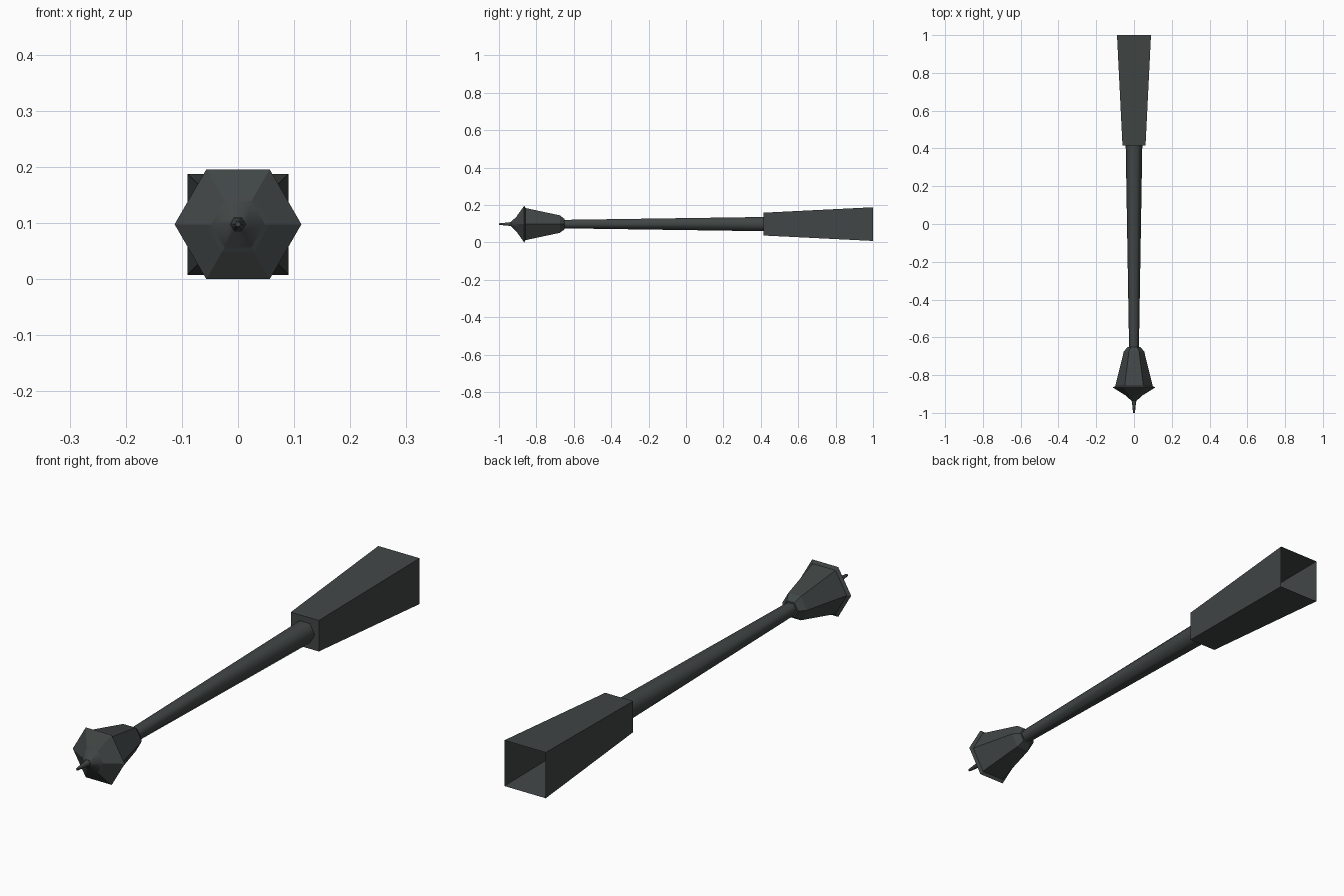
import bpy, bmesh, math

if "Cube" in bpy.data.objects:
    bpy.data.objects.remove(bpy.data.objects["Cube"])

ZC = 0.098  # height of the long axis

metal = bpy.data.materials.new("dark grey metal")
metal.diffuse_color = (0.052, 0.061, 0.060, 1)
metal.use_nodes = True
metal.node_tree.nodes["Principled BSDF"].inputs["Base Color"].default_value = metal.diffuse_color


def loft(name, profile, sides, phase=0.0, smooth=(), cap_start=True, cap_end=True):
    """Rings of (y, radius) joined along y; 'smooth' lists the smooth bands."""
    bm = bmesh.new()
    rings = []
    for y, r in profile:
        rings.append([bm.verts.new((r * math.cos(phase + 2 * math.pi * i / sides), y,
                                    ZC + r * math.sin(phase + 2 * math.pi * i / sides)))
                      for i in range(sides)])
    for b in range(len(rings) - 1):
        for i in range(sides):
            j = (i + 1) % sides
            f = bm.faces.new((rings[b][i], rings[b + 1][i], rings[b + 1][j], rings[b][j]))
            f.smooth = b in smooth
    if cap_start:
        bm.faces.new(rings[0])
    if cap_end:
        bm.faces.new(rings[-1][::-1])
    # ring edges stay crisp
    for ring in rings:
        for i in range(sides):
            e = bm.edges.get((ring[i], ring[(i + 1) % sides]))
            if e:
                e.smooth = False
    bm.normal_update()
    me = bpy.data.meshes.new(name)
    bm.to_mesh(me)
    bm.free()
    me.materials.append(metal)
    ob = bpy.data.objects.new(name, me)
    bpy.context.collection.objects.link(ob)
    return ob


# tapered six-sided shaft
loft("shaft", [(-0.66, 0.026), (0.42, 0.044)], 6, smooth=(0,))

# hexagonal head: nose cone, flared rim, tapering body, collar
loft("head", [(-0.935, 0.014), (-0.905, 0.048), (-0.90, 0.057), (-0.865, 0.113),
              (-0.858, 0.099), (-0.675, 0.054), (-0.65, 0.033)], 6, smooth=(0,))

# thin spike at the tip
loft("spike", [(-1.0, 0.005), (-0.95, 0.010), (-0.93, 0.014)], 6, smooth=(0, 1))

# flared square socket, open at the back
s = math.sqrt(2)
loft("socket", [(0.415, 0.061 * s), (1.0, 0.09 * s)], 4, phase=math.pi / 4, cap_end=False)
